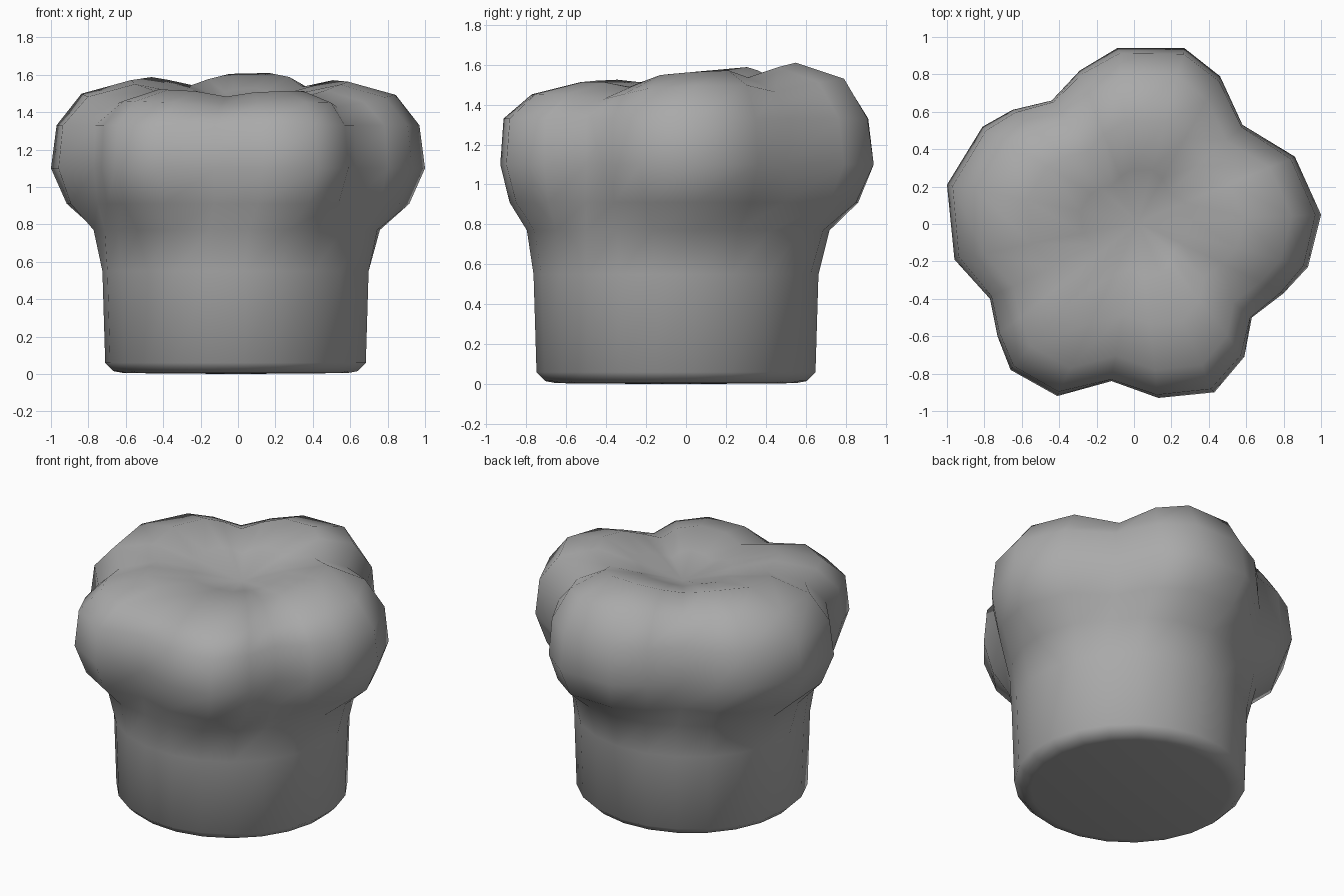
import bpy, bmesh
from math import cos, sin, tau
from mathutils import Vector

cube = bpy.data.objects.get("Cube")
if cube:
    bpy.data.objects.remove(cube, do_unlink=True)

# Soft grey cloth
cloth = bpy.data.materials.new("grey cloth")
cloth.use_nodes = True
colour = (0.4, 0.4, 0.4, 1)
cloth.diffuse_color = colour
cloth.node_tree.nodes["Principled BSDF"].inputs["Base Color"].default_value = colour

# Plan of the puffy crown: five uneven lobes
plan = [Vector(p) for p in (
    (1.0, .05), (.86, .36), (.58, .53), (.46, .79), (.27, .94), (-.09, .94),
    (-.29, .82), (-.44, .66), (-.65, .61), (-.81, .52), (-1.0, .21), (-.96, -.19),
    (-.77, -.40), (-.73, -.60), (-.66, -.78), (-.41, -.92), (-.12, -.84),
    (.13, -.93), (.43, -.90), (.59, -.71), (.63, -.50), (.80, -.37), (.93, -.23))]
n = len(plan)
band_centre = Vector((-.01, -.05))
dent = Vector((.02, .01))

# Band rings: height, radius
band = [(.005, .60), (.015, .655), (.06, .70), (.55, .715)]
# Puff rings: height, blend from band circle to lobed plan
puff = [(.77, .2), (.91, .72), (1.10, 1.0), (1.33, .9)]
# Top rings: height, scale of the plan, front-to-back tilt, valley depth
top = [(1.49, .84, .05, .28), (1.56, .58, .09, .3), (1.50, .30, .09, .2)]


def even(i, radius):
    a = tau * (i + .5) / n
    return band_centre + Vector((cos(a), sin(a))) * radius


rings = [[(*even(i, r), z) for i in range(n)] for z, r in band]
for z, blend in puff:
    rings.append([(*even(i, .715).lerp(p, blend), z) for i, p in enumerate(plan)])
for z, scale, tilt, depth in top:
    ring = []
    for p in plan:
        q = dent * (1 - scale) + p * scale
        valley = max(0, .96 - p.length)
        ring.append((*q, z + tilt * q.y - depth * valley))
    rings.append(ring)

# Skin the rings and close both ends
bm = bmesh.new()
verts = [[bm.verts.new(co) for co in ring] for ring in rings]
for low, high in zip(verts, verts[1:]):
    for i in range(n):
        j = (i + 1) % n
        bm.faces.new((low[i], low[j], high[j], high[i]))
base_mid = bm.verts.new((*band_centre, 0))
top_mid = bm.verts.new((*dent, 1.41))
for i in range(n):
    j = (i + 1) % n
    bm.faces.new((verts[0][j], verts[0][i], base_mid))
    bm.faces.new((verts[-1][i], verts[-1][j], top_mid))
bmesh.ops.recalc_face_normals(bm, faces=bm.faces)
for f in bm.faces:
    f.smooth = True

mesh = bpy.data.meshes.new("puffy_hat")
bm.to_mesh(mesh)
bm.free()
mesh.materials.append(cloth)
bpy.context.collection.objects.link(bpy.data.objects.new("puffy_hat", mesh))
